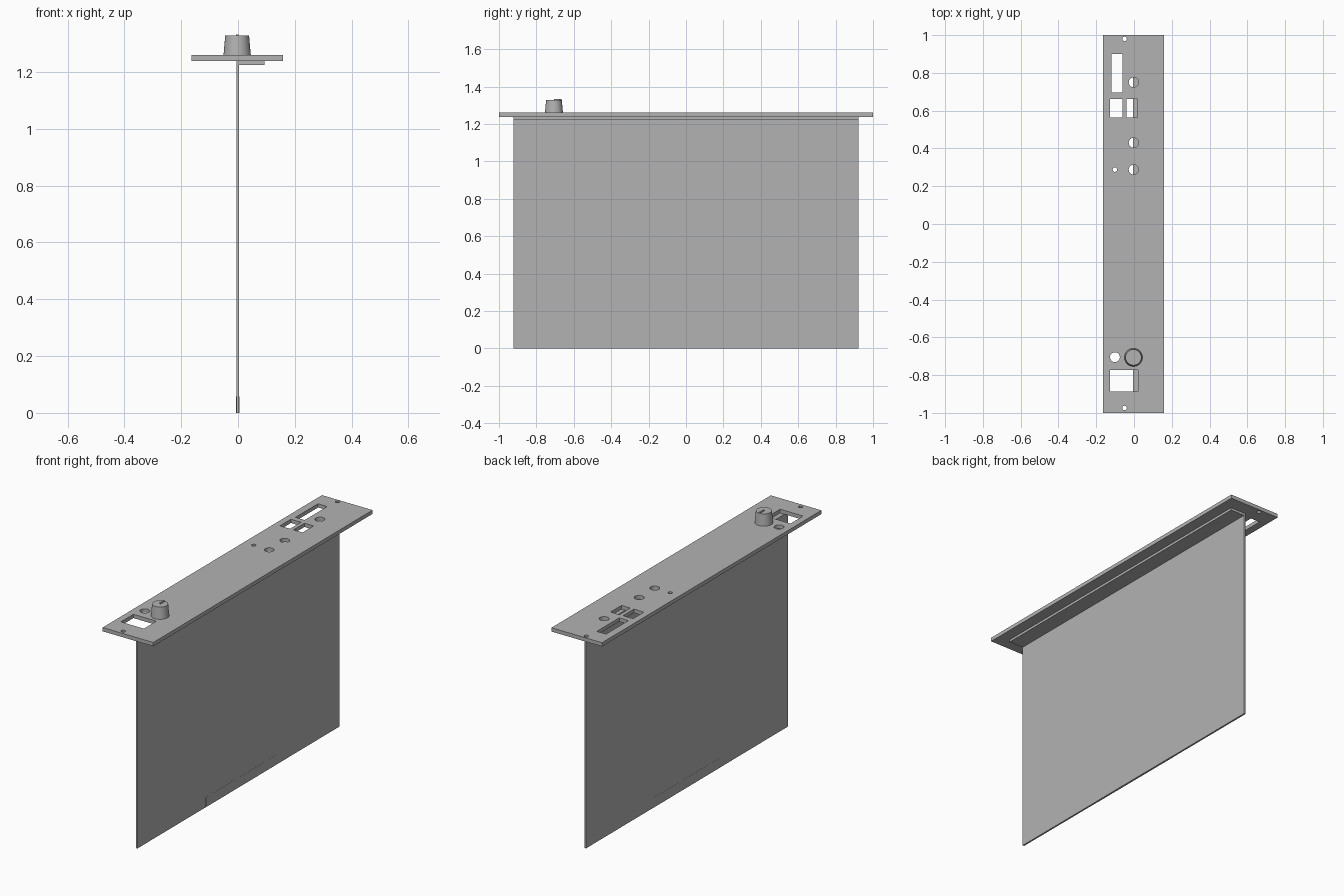
import bpy
import bmesh
from mathutils import Matrix, Vector

if "Cube" in bpy.data.objects:
    bpy.data.objects.remove(bpy.data.objects["Cube"], do_unlink=True)

grey = bpy.data.materials.new("plain_grey")
grey.use_nodes = True
GREY = (0.45, 0.45, 0.45, 1)
grey.diffuse_color = GREY
grey.node_tree.nodes["Principled BSDF"].inputs["Base Color"].default_value = GREY


def finish(name, bm):
    mesh = bpy.data.meshes.new(name)
    bm.to_mesh(mesh)
    bm.free()
    mesh.materials.append(grey)
    obj = bpy.data.objects.new(name, mesh)
    bpy.context.collection.objects.link(obj)
    return obj


def add_box(bm, x, y, z):
    lo, hi = Vector((x[0], y[0], z[0])), Vector((x[1], y[1], z[1]))
    place = Matrix.Translation((lo + hi) / 2) @ Matrix.Diagonal((*(hi - lo), 1))
    bmesh.ops.create_cube(bm, size=1, matrix=place)


def add_cone(bm, x, y, z, r_low, r_top, sides=32):
    bmesh.ops.create_cone(bm, cap_ends=True, segments=sides, radius1=r_low, radius2=r_top,
                          depth=z[1] - z[0], matrix=Matrix.Translation((x, y, sum(z) / 2)))


def box(name, x, y, z):
    bm = bmesh.new()
    add_box(bm, x, y, z)
    return finish(name, bm)


def smooth(obj):
    bpy.ops.object.select_all(action="DESELECT")
    obj.select_set(True)
    bpy.context.view_layer.objects.active = obj
    bpy.ops.object.shade_smooth_by_angle(angle=0.6)


PANEL_BOTTOM, PANEL_TOP = 1.238, 1.26
BOARD_X = (-0.006, 0.004)
BOARD_Y = (-0.923, 0.921)

# Faceplate with its openings
faceplate = box("faceplate", (-0.164, 0.159), (-1, 1), (PANEL_BOTTOM, PANEL_TOP))

cut = bmesh.new()
through = (PANEL_BOTTOM - 0.1, PANEL_TOP + 0.1)
windows = [((-0.12, -0.061), (0.695, 0.901)),
           ((-0.126, -0.062), (0.563, 0.663)),
           ((-0.04, 0.018), (0.563, 0.663)),
           ((-0.126, 0.021), (-0.888, -0.774))]
for x, y in windows:
    add_box(cut, x, y, through)
for x, y in [(-0.002, 0.75), (-0.002, 0.43), (-0.002, 0.288), (-0.101, -0.705)]:
    add_cone(cut, x, y, through, 0.026, 0.026)
for x, y in [(-0.05, 0.98), (-0.05, -0.974), (-0.101, 0.288)]:
    add_cone(cut, x, y, through, 0.012, 0.012, 24)
cutter = finish("opening_cutter", cut)
cutter.hide_render = True

boolean = faceplate.modifiers.new("openings", "BOOLEAN")
boolean.object = cutter
boolean.operation = "DIFFERENCE"
boolean.solver = "EXACT"
bpy.context.view_layer.objects.active = faceplate
bpy.ops.object.modifier_apply(modifier=boolean.name)
bpy.data.objects.remove(cutter, do_unlink=True)
smooth(faceplate)

# Upright circuit board and the mounting strip under the faceplate
box("circuit_board", BOARD_X, BOARD_Y, (0, PANEL_BOTTOM))
box("mounting_strip", (BOARD_X[1], 0.094), BOARD_Y, (1.224, PANEL_BOTTOM))

# Thin edge contact plates on both faces of the board
for side, x in (("left", BOARD_X[1]), ("right", BOARD_X[0])):
    box("edge_contact_" + side, (x - 0.0006, x + 0.0006), (-0.3, 0.33), (0, 0.057))

# Tapered knob with a pointer ridge
KNOB_Y = -0.706
bm = bmesh.new()
add_cone(bm, -0.003, KNOB_Y, (PANEL_TOP, 1.328), 0.048, 0.042, 48)
smooth(finish("knob", bm))
box("knob_pointer", (-0.007, 0.001), (KNOB_Y, KNOB_Y + 0.04), (1.32, 1.333))
